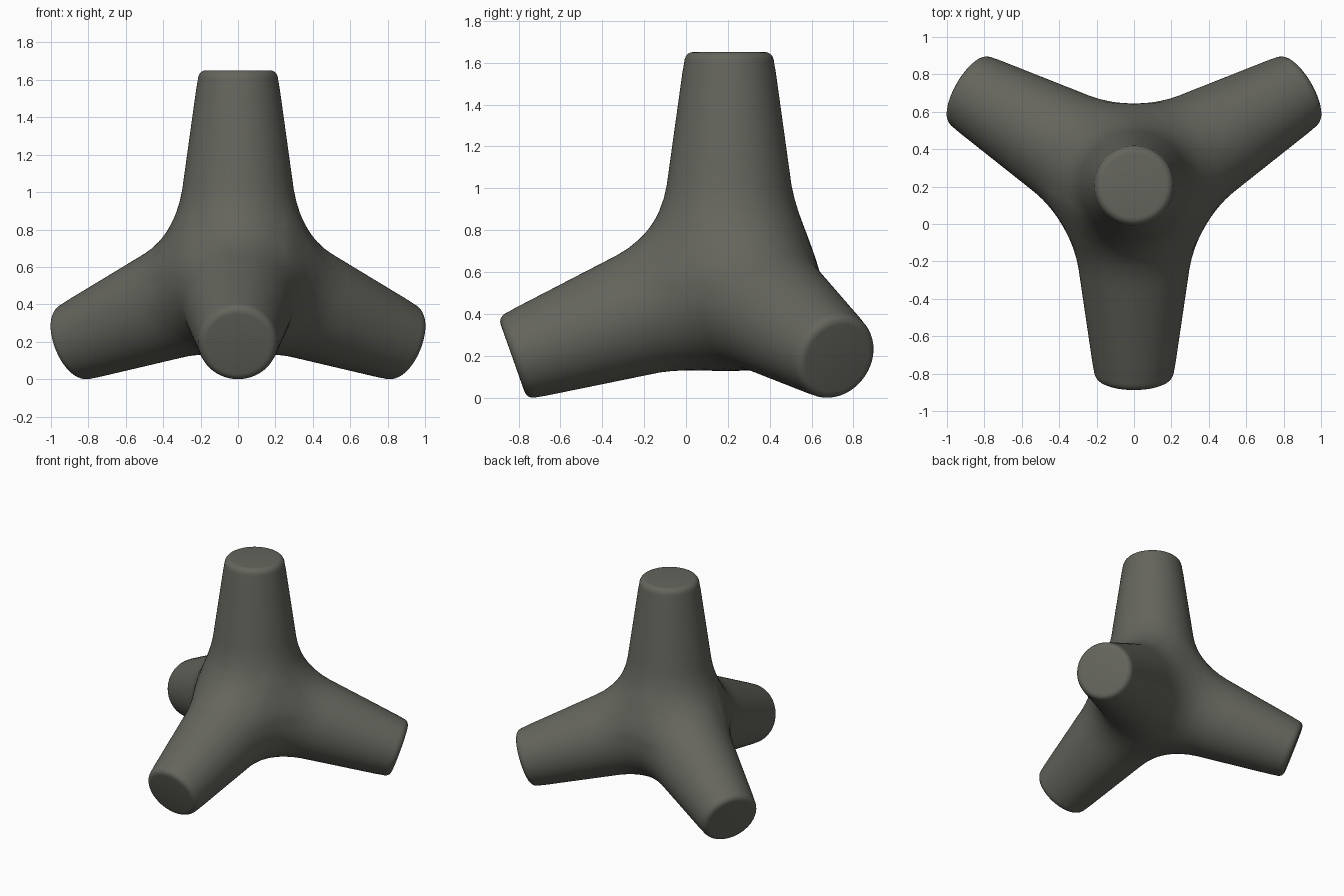
import bpy, bmesh, math
from mathutils import Vector

if "Cube" in bpy.data.objects:
    bpy.data.objects.remove(bpy.data.objects["Cube"])

CENTRE = Vector((0, 0.206, 0.56))
N = 72                       # sides per leg (multiple of 6 so seams match)
BLEND = 0.2                  # size of the soft fillet between legs

# Four leg directions of a regular tetrapod: up, front, back right, back left
s, c = 1 / 3, math.sqrt(8) / 3
LEGS = [Vector((0, 0, 1))]
for deg in (-90, 30, 150):
    a = math.radians(deg)
    LEGS.append(Vector((c * math.cos(a), c * math.sin(a), -s)))


def leg_field(p, axis):
    """Signed distance to one tapered leg."""
    d = p.dot(axis)
    r = (p - axis * d).length
    return r - (0.362 - 0.139 * max(d, 0)) + 2 * max(0, -d)


def field(p):
    """All four legs joined with a soft fillet."""
    f = sorted(leg_field(p, a) for a in LEGS)
    b = sum((max(BLEND - (v - f[0]), 0) ** 2 / (4 * BLEND)) ** 4 for v in f[1:])
    return f[0] - b ** 0.25


def hit(origin, direction):
    """Point where a ray from inside leaves the surface."""
    lo, hi = 0.0, 0.8
    for _ in range(22):
        mid = (lo + hi) / 2
        if field(origin + direction * mid) < 0:
            lo = mid
        else:
            hi = mid
    return origin + direction * lo


bm = bmesh.new()
HUB_STEPS = 10
SHAFT = [0.34 + 0.06 * i for i in range(1, 12)]
RIM = [(0.215, 1.045), (0.213, 1.060), (0.207, 1.076), (0.197, 1.088),
       (0.184, 1.095), (0.170, 1.097)]

for i, axis in enumerate(LEGS):
    others = [o for j, o in enumerate(LEGS) if j != i]
    e0 = (others[0] - axis * others[0].dot(axis)).normalized()
    e1 = axis.cross(e0)
    columns = []
    for k in range(N):
        t = 2 * math.pi * k / N
        e = e0 * math.cos(t) + e1 * math.sin(t)
        # seam halfway to the nearest neighbouring leg
        phi = math.atan2(4 / 3, max(e.dot(o) for o in others))
        u = axis * math.cos(phi) + e * math.sin(phi)
        pts = []
        for h in range(HUB_STEPS + 1):
            w = h / HUB_STEPS
            pts.append(hit(axis * 0.34 * w, u.lerp(e, w).normalized()))
        pts += [hit(axis * d, e) for d in SHAFT]
        pts += [axis * d + e * r for r, d in RIM]
        columns.append([bm.verts.new(p + CENTRE) for p in pts])
    # leg sides and flat end
    for k in range(N):
        A, B = columns[k], columns[(k + 1) % N]
        for m in range(len(A) - 1):
            bm.faces.new((A[m], B[m], B[m + 1], A[m + 1]))
    bm.faces.new([col[-1] for col in columns])

# Weld the four legs along their seams
bmesh.ops.remove_doubles(bm, verts=bm.verts, dist=0.0005)
bmesh.ops.recalc_face_normals(bm, faces=bm.faces)

# Rest exactly on the ground
low = min(v.co.z for v in bm.verts)
for v in bm.verts:
    v.co.z -= low
for f in bm.faces:
    f.smooth = True

mesh = bpy.data.meshes.new("tetrapod_block")
bm.to_mesh(mesh)
bm.free()
block = bpy.data.objects.new("tetrapod_block", mesh)
bpy.context.collection.objects.link(block)

mat = bpy.data.materials.new("dark concrete grey")
mat.diffuse_color = (0.13, 0.13, 0.11, 1)
mat.use_nodes = True
mat.node_tree.nodes["Principled BSDF"].inputs["Base Color"].default_value = mat.diffuse_color
mesh.materials.append(mat)
